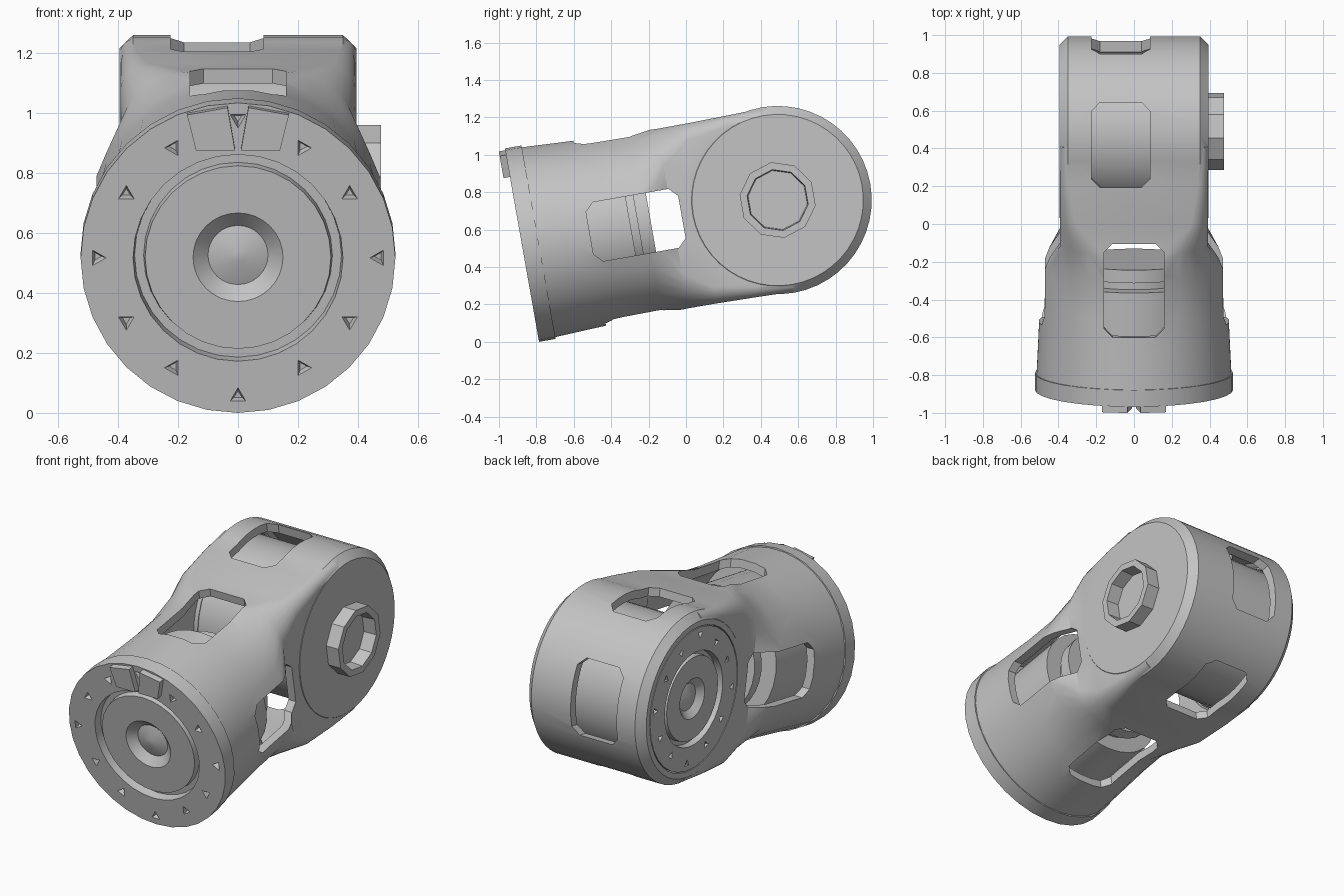
import bpy, bmesh
from math import pi, sin, cos, radians
from mathutils import Matrix

cube = bpy.data.objects.get("Cube")
if cube:
    bpy.data.objects.remove(cube, do_unlink=True)

grey = bpy.data.materials.new("grey_metal")
grey.use_nodes = True
colour = (0.55, 0.55, 0.55, 1)
grey.diffuse_color = colour
grey.node_tree.nodes["Principled BSDF"].inputs["Base Color"].default_value = colour

ROT = Matrix.Rotation
MOVE = Matrix.Translation
TO_RIGHT = ROT(-pi / 2, 4, "Z")   # lathe depth runs towards +x
TO_LEFT = ROT(pi / 2, 4, "Z")     # lathe depth runs towards -x


def make(name, bm, matrix=Matrix()):
    bmesh.ops.recalc_face_normals(bm, faces=bm.faces)
    mesh = bpy.data.meshes.new(name)
    bm.to_mesh(mesh)
    bm.free()
    mesh.transform(matrix)
    mesh.materials.append(grey)
    obj = bpy.data.objects.new(name, mesh)
    bpy.context.scene.collection.objects.link(obj)
    return obj


def loft(bm, rings):
    """Bridge equal rings of points and cap both ends."""
    loops = [[bm.verts.new(p) for p in ring] for ring in rings]
    n = len(loops[0])
    for a, b in zip(loops, loops[1:]):
        for i in range(n):
            j = (i + 1) % n
            bm.faces.new((a[i], a[j], b[j], b[i]))
    bm.faces.new(loops[0])
    bm.faces.new(loops[-1])
    return bm


def lathe(name, profile, sides, matrix):
    """Turn (radius, depth) points around the y axis."""
    rings = [[(r * sin(2 * pi * i / sides), d, r * cos(2 * pi * i / sides))
              for i in range(sides)] for r, d in profile]
    return make(name, loft(bmesh.new(), rings), matrix)


def combine(obj, tool, operation="DIFFERENCE"):
    mod = obj.modifiers.new("combine", "BOOLEAN")
    mod.operation, mod.solver, mod.object = operation, "EXACT", tool
    bpy.context.view_layer.update()
    graph = bpy.context.evaluated_depsgraph_get()
    mesh = bpy.data.meshes.new_from_object(obj.evaluated_get(graph))
    obj.modifiers.clear()
    obj.data = mesh
    bpy.data.objects.remove(tool, do_unlink=True)


def section(y, hw, hh, r, steps=8):
    """Rounded rectangle across the arm."""
    ring = []
    for k, (sx, sz) in enumerate(((1, 1), (-1, 1), (-1, -1), (1, -1))):
        for j in range(steps):
            a = (k + (j + 0.5) / steps) * pi / 2
            ring.append((sx * (hw - r) + r * cos(a), y, sz * (hh - r) + r * sin(a)))
    return ring


# y, half width, half height, corner radius
STATIONS = [(-1.305, 0.518, 0.518, 0.518), (-1.1, 0.508, 0.508, 0.508),
            (-0.92, 0.5, 0.5, 0.5), (-0.72, 0.498, 0.495, 0.49),
            (-0.57, 0.393, 0.488, 0.22), (-0.42, 0.393, 0.488, 0.1),
            (-0.2, 0.393, 0.492, 0.06), (0.0, 0.393, 0.497, 0.05)]


def arm_solid(name, inset):
    rings = [section(y + (inset if i == 0 else 0), w - inset, h - inset, max(r - inset, 0.02))
             for i, (y, w, h, r) in enumerate(STATIONS)]
    solid = make(name, loft(bmesh.new(), rings))
    bevel = 0.045 if inset == 0 else 0.02
    radius, end = 0.503 - inset, 0.79 - inset
    drum = lathe("drum", [(radius - bevel, inset), (radius, inset + bevel),
                          (radius, end - bevel), (radius - bevel, end)],
                 48, MOVE((-0.395, 0, 0)) @ TO_RIGHT)
    combine(solid, drum, "UNION")
    return solid


def window(x, y, hx, hy, low, matrix):
    c = 0.045
    outline = [(hx, hy - c), (hx - c, hy), (c - hx, hy), (-hx, hy - c),
               (-hx, c - hy), (c - hx, -hy), (hx - c, -hy), (hx, c - hy)]
    rings = [[(x + px, y + py, z) for px, py in outline] for z in (low, 0.7)]
    return make("window_cutter", loft(bmesh.new(), rings), matrix)


# Hollow housing: round sleeve blending into a flat-sided drum
housing = arm_solid("housing", 0)
combine(housing, arm_solid("cavity", 0.05))

# Four windows round the sleeve, three round the drum
for k in range(4):
    combine(housing, window(0, -0.77, 0.16, 0.25, 0.3, ROT(k * pi / 2, 4, "Y")))
for k in range(3):
    combine(housing, window(-0.07, 0.01, 0.155, 0.225, 0.37, ROT(-k * pi / 2, 4, "X")))

# Round opening for the joint motor
combine(housing, lathe("opening", [(0.425, 0), (0.425, 0.2)], 40,
                       MOVE((-0.5, 0, 0)) @ TO_RIGHT))


def motor(name, s, body, matrix):
    """Disc face with groove, hub and pits, with a motor body behind it."""
    face = [(0.02, 0.03), (0.1, 0.055), (0.15, 0.012), (0.31, 0.012), (0.315, 0.05),
            (0.345, 0.05), (0.35, 0), (0.525, 0), (0.525, 0.09)]
    obj = lathe(name, [(r * s, d * s) for r, d in face] + body, 32, matrix)
    pits = bmesh.new()
    for i in range(12):
        a = i * pi / 6
        place = ROT(a, 4, "Y") @ MOVE((0, 0, (0.43 + 0.04 * (i % 3 == 0)) * s))
        bmesh.ops.create_cone(pits, cap_ends=True, segments=3, radius1=0.045 * s,
                              radius2=0.015 * s, depth=0.06,
                              matrix=place @ ROT(-pi / 2, 4, "X"))
    combine(obj, make("pits", pits, matrix))
    return obj


# Front motor with its flange, and the joint motor on the right-hand side
FRONT = -1.388
front_motor = motor("front_motor", 1,
                    [(0.4, 0.09), (0.4, 0.59), (0.3, 0.59), (0.3, 0.63),
                     (0.33, 0.63), (0.33, 0.7), (0.02, 0.7)],
                    MOVE((0, FRONT, 0)))
joint_motor = motor("joint_motor", 0.8,
                    [(0.415, 0.072), (0.415, 0.7), (0.38, 0.73), (0.02, 0.73)],
                    MOVE((-0.395, 0, 0)) @ TO_RIGHT)

# Hollow pivot boss on the left-hand side
boss = lathe("pivot_boss", [(0.02, 0.08), (0.16, 0.08), (0.165, 0), (0.205, 0),
                            (0.205, 0.1), (0.02, 0.1)], 10,
             MOVE((0.477, 0, 0)) @ TO_LEFT)

# Pair of locating tabs on top of the flange
parts = [housing, front_motor, joint_motor, boss]
for side, label in ((1, "left"), (-1, "right")):
    outline = [(0.035, 0.515), (0.17, 0.49), (0.14, 0.37), (0.01, 0.37)]
    rings = [[(side * x, y, z) for x, z in outline] for y in (FRONT - 0.035, FRONT + 0.02)]
    parts.append(make(label + "_tab", loft(bmesh.new(), rings)))

# Tilt the whole arm about its joint and stand it on the ground
pose = MOVE((0, 0.49, 0.763)) @ ROT(radians(10), 4, "X")
for obj in parts:
    obj.data.transform(pose)
low = min(v.co.z for obj in parts for v in obj.data.vertices)
for obj in parts:
    obj.data.transform(MOVE((0, 0, -low)))
    bpy.ops.object.select_all(action="DESELECT")
    obj.select_set(True)
    bpy.context.view_layer.objects.active = obj
    bpy.ops.object.shade_smooth_by_angle(angle=radians(30))
